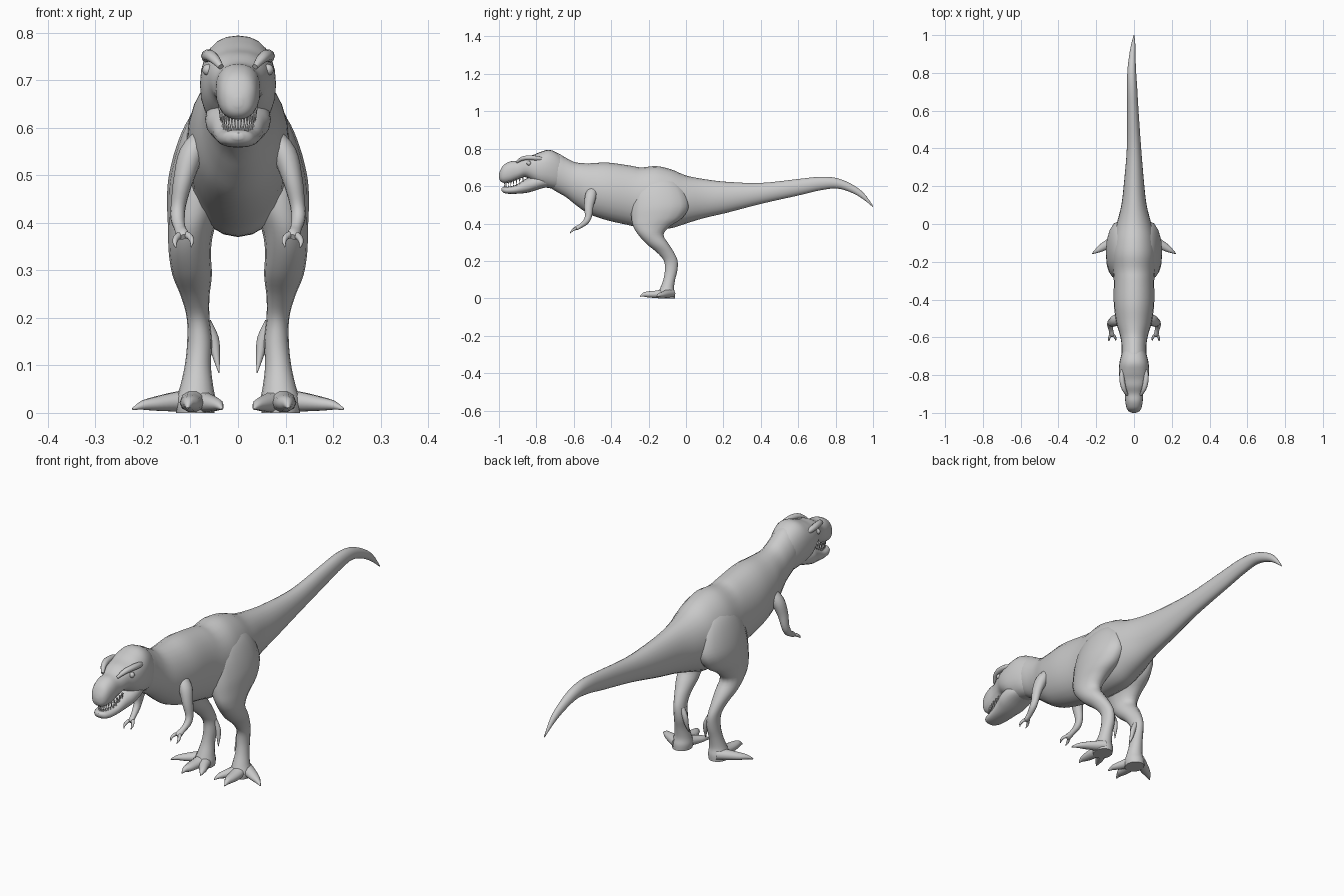
import bpy, bmesh, math
from mathutils import Vector


def spline(rows, k=4):
    """Catmull-Rom subdivision of a list of number tuples."""
    out = []
    for i in range(len(rows) - 1):
        a, b, c, d = (rows[min(max(i + j, 0), len(rows) - 1)] for j in (-1, 0, 1, 2))
        for s in range(k):
            t = s / k
            out.append([0.5 * (2 * q + (r - p) * t + (2 * p - 5 * q + 4 * r - w) * t * t
                               + (3 * q - p - 3 * r + w) * t ** 3)
                        for p, q, r, w in zip(a, b, c, d)])
    return out + [list(rows[-1])]


def finish(name, bm, mirror=False, angle=55):
    bmesh.ops.recalc_face_normals(bm, faces=bm.faces)
    me = bpy.data.meshes.new(name)
    bm.to_mesh(me)
    bm.free()
    ob = bpy.data.objects.new(name, me)
    bpy.context.collection.objects.link(ob)
    if mirror:
        m = ob.modifiers.new("Mirror", 'MIRROR')
        m.use_mirror_merge = False
    bpy.ops.object.select_all(action='DESELECT')
    ob.select_set(True)
    bpy.context.view_layer.objects.active = ob
    bpy.ops.object.shade_smooth_by_angle(angle=math.radians(angle))
    return ob


def loft(name, rings, mirror=False):
    bm = bmesh.new()
    vs = [[bm.verts.new(p) for p in r] for r in rings]
    n = len(vs[0])
    for a, b in zip(vs, vs[1:]):
        for i in range(n):
            bm.faces.new((a[i], a[(i + 1) % n], b[(i + 1) % n], b[i]))
    bm.faces.new(vs[0])
    bm.faces.new(vs[-1])
    return finish(name, bm, mirror)


def angles(n):
    return [2 * math.pi * i / n for i in range(n)]


def power(v, e):
    return math.copysign(abs(v) ** e, v)


def along_y(name, rows, n=20, e=1.0):
    """Upright rings: y, top z, bottom z, half width, x offset."""
    loft(name, [[(x + hw * power(math.cos(a), e), y,
                  (t + b) / 2 + (t - b) / 2 * power(math.sin(a), e)) for a in angles(n)]
                for y, t, b, hw, x in spline(rows)])


def along_z(name, rows, n=16):
    """Level rings: z, front y, back y, inner x, outer x."""
    loft(name, [[((i + o) / 2 + (o - i) / 2 * math.cos(a),
                  (f + b) / 2 + (b - f) / 2 * math.sin(a), z) for a in angles(n)]
                for z, f, b, i, o in spline(rows)], True)


def tube(name, rows, ref=(0, 0, 1), n=10):
    """Mirrored limb along a path: x, y, z, half width, half height."""
    pts = spline(rows)
    rings = []
    for i, (x, y, z, w, h) in enumerate(pts):
        t = Vector(pts[min(i + 1, len(pts) - 1)][:3]) - Vector(pts[max(i - 1, 0)][:3])
        side = t.cross(Vector(ref)).normalized()
        up = side.cross(t).normalized()
        rings.append([Vector((x, y, z)) + side * w * math.cos(a) + up * h * math.sin(a)
                      for a in angles(n)])
    loft(name, rings, True)


# Trunk, neck and tail in one sweep
along_y("body", [
    (-.77, .755, .62, .05, 0), (-.70, .78, .575, .064, 0), (-.64, .75, .54, .066, 0),
    (-.59, .727, .50, .074, 0), (-.52, .722, .452, .094, 0), (-.42, .726, .417, .107, 0),
    (-.30, .71, .39, .107, 0), (-.24, .70, .375, .112, 0), (-.16, .707, .37, .118, 0),
    (-.08, .69, .375, .11, 0), (0, .657, .40, .092, 0), (.10, .637, .43, .067, 0),
    (.22, .623, .458, .053, 0), (.40, .617, .505, .038, 0), (.60, .638, .55, .030, -.006),
    (.72, .65, .578, .027, -.010), (.81, .642, .587, .023, -.012), (.89, .608, .563, .017, -.009),
    (.95, .563, .528, .011, -.004), (1.0, .495, .487, .002, 0)], 24)

# Skull and lower jaw, leaving the mouth open
along_y("skull", [
    (-.64, .735, .59, .045, 0), (-.69, .778, .585, .066, 0), (-.735, .794, .59, .077, 0),
    (-.78, .782, .60, .080, 0), (-.82, .766, .625, .075, 0), (-.86, .756, .648, .061, 0),
    (-.90, .737, .635, .049, 0), (-.94, .732, .62, .046, 0), (-.975, .713, .618, .039, 0),
    (-.993, .685, .628, .026, 0), (-1.0, .663, .645, .008, 0)], 24, .85)
along_y("lower_jaw", [
    (-.72, .65, .60, .045, 0), (-.77, .66, .588, .066, 0), (-.82, .652, .572, .068, 0),
    (-.86, .637, .563, .057, 0), (-.91, .606, .559, .047, 0), (-.95, .597, .559, .040, 0),
    (-.975, .595, .564, .029, 0), (-.987, .589, .576, .010, 0)], 20, .85)

# Brow ridges and eyes
tube("brow_ridge", [(.036, -.905, .728, .006, .006), (.052, -.875, .747, .012, .011),
                    (.062, -.835, .752, .014, .013), (.064, -.79, .748, .012, .012),
                    (.055, -.755, .74, .006, .006)])
bm = bmesh.new()
bmesh.ops.create_uvsphere(bm, u_segments=12, v_segments=8, radius=.012)
bmesh.ops.translate(bm, verts=bm.verts, vec=(.063, -.84, .722))
finish("eye", bm, True)

# Teeth follow the U shape of each jaw
for name, sign in (("upper_teeth", -1), ("lower_teeth", 1)):
    bm = bmesh.new()
    for i in range(19):
        u = -1 + 2 * i / 18
        a = u * math.pi / 2
        x, y = .038 * math.sin(a) ** 1 * (.85 if sign > 0 else 1), -.88 - .1 * math.cos(a)
        back = max(0, (y + .94) / .06)
        z = (.622 + .016 * back) if sign < 0 else (.594 + .026 * back)
        size = .026 if sign < 0 else .02
        cone = bmesh.ops.create_cone(bm, cap_ends=True, segments=6, radius1=.0045,
                                     radius2=.0004, depth=size)
        for v in cone["verts"]:
            v.co = Vector((x + v.co.x, y + .008 + v.co.y, z + sign * v.co.z + sign * .004))
    finish(name, bm, angle=40)

# Legs: thigh, shin and upright ankle
along_z("leg", [
    (.665, -.19, -.10, .02, .06), (.62, -.245, -.04, .01, .103), (.56, -.28, .0, .01, .130),
    (.49, -.292, .015, .015, .147), (.43, -.292, -.02, .03, .149), (.385, -.282, -.085, .05, .147),
    (.34, -.255, -.12, .057, .146), (.29, -.21, -.092, .055, .138), (.245, -.155, -.064, .06, .120),
    (.20, -.118, -.045, .06, .108), (.15, -.113, -.046, .055, .107), (.10, -.121, -.058, .057, .112),
    (.055, -.138, -.064, .052, .122), (.025, -.15, -.058, .047, .132), (.0, -.15, -.058, .05, .13)])

# Three toes and a dew claw
tube("middle_toe", [(.09, -.10, .028, .030, .026), (.097, -.155, .022, .026, .021),
                    (.10, -.20, .021, .021, .017), (.104, -.225, .020, .012, .012),
                    (.106, -.246, .010, .002, .002)])
tube("outer_toe", [(.095, -.085, .026, .032, .025), (.135, -.105, .023, .025, .021),
                   (.175, -.128, .019, .019, .015), (.20, -.144, .016, .011, .010),
                   (.222, -.158, .008, .002, .002)])
tube("inner_toe", [(.085, -.10, .026, .028, .025), (.065, -.145, .021, .022, .020),
                   (.047, -.18, .018, .016, .014), (.040, -.198, .015, .010, .009),
                   (.033, -.216, .008, .002, .002)])
tube("dew_claw", [(.068, -.07, .19, .012, .012), (.052, -.068, .155, .012, .011),
                  (.046, -.072, .12, .008, .008), (.040, -.082, .084, .001, .001)], (0, 1, 0))

# Arms with two clawed fingers
tube("arm", [(.07, -.50, .585, .020, .025), (.098, -.51, .545, .026, .030),
             (.115, -.52, .49, .021, .025), (.125, -.522, .44, .016, .019),
             (.127, -.535, .41, .015, .016), (.122, -.562, .388, .012, .012),
             (.118, -.585, .376, .014, .010), (.116, -.595, .370, .008, .006)], (0, 1, .2), 14)
tube("outer_finger", [(.118, -.58, .377, .008, .008), (.129, -.598, .369, .007, .007),
                      (.133, -.612, .359, .005, .005), (.130, -.62, .347, .001, .001)])
tube("inner_finger", [(.116, -.58, .377, .008, .008), (.103, -.596, .372, .007, .007),
                      (.097, -.609, .362, .005, .005), (.099, -.617, .349, .001, .001)])
